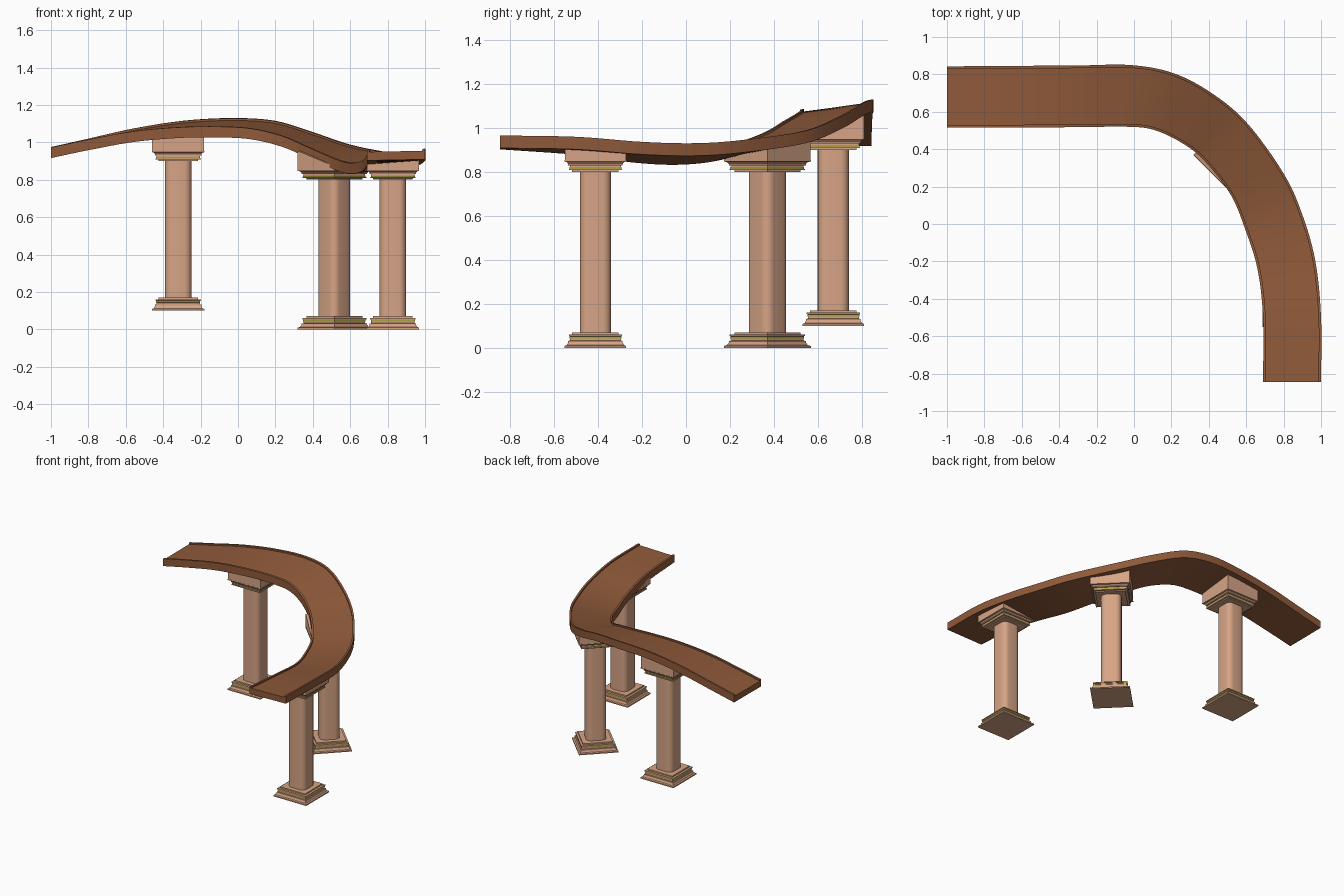
import bpy, bmesh, math
from mathutils import Vector

if "Cube" in bpy.data.objects:
    bpy.data.objects.remove(bpy.data.objects["Cube"])


def material(name, rgb):
    m = bpy.data.materials.new(name)
    m.diffuse_color = (*rgb, 1)
    m.use_nodes = True
    m.node_tree.nodes["Principled BSDF"].inputs["Base Color"].default_value = m.diffuse_color
    return m


BROWN = material("brown deck", (0.274, 0.102, 0.042))
TAN = material("tan stone", (0.68, 0.375, 0.238))
GOLD = material("olive gold trim", (0.42, 0.36, 0.05))


def finish(bm, name, mats):
    bmesh.ops.recalc_face_normals(bm, faces=bm.faces)
    me = bpy.data.meshes.new(name)
    bm.to_mesh(me)
    bm.free()
    for m in mats:
        me.materials.append(m)
    ob = bpy.data.objects.new(name, me)
    bpy.context.collection.objects.link(ob)
    bpy.context.view_layer.objects.active = ob
    ob.select_set(True)
    bpy.ops.object.shade_smooth_by_angle(angle=math.radians(30))
    ob.select_set(False)
    return ob


def loft(bm, rings, mat_rule=lambda i: 0):
    loops = [[bm.verts.new(p) for p in r] for r in rings]
    n = len(loops[0])
    for i, (a, b) in enumerate(zip(loops, loops[1:])):
        for k in range(n):
            f = bm.faces.new((a[k], a[(k + 1) % n], b[(k + 1) % n], b[k]))
            f.material_index = mat_rule(i)
    bm.faces.new(loops[0])
    bm.faces.new(loops[-1])


# Banked deck path: outer edge x, y, z then inner edge x, y, z
STATIONS = [
    (-1, .843, .975, -1, .515, .973),
    (-.8, .844, 1.02, -.8, .515, 1.015),
    (-.55, .846, 1.076, -.55, .516, 1.06),
    (-.28, .848, 1.117, -.28, .518, 1.082),
    (-.02, .85, 1.13, -.04, .52, 1.082),
    (.2, .81, 1.115, .1, .505, 1.068),
    (.4, .71, 1.055, .245, .44, 1.03),
    (.6, .545, .988, .37, .345, .975),
    (.8, .27, .947, .515, .16, .912),
    (.9, .05, .931, .595, -.03, .89),
    (.97, -.2, .937, .66, -.24, .9),
    (1, -.5, .96, .69, -.5, .935),
    (1, -.845, .966, .69, -.845, .96),
]


def catmull(p0, p1, p2, p3, t):
    return [.5 * (2 * b + (c - a) * t + (2 * a - 5 * b + 4 * c - d) * t * t
                  + (3 * b - a - 3 * c + d) * t ** 3)
            for a, b, c, d in zip(p0, p1, p2, p3)]


def reflect(a, b):
    return tuple(2 * p - q for p, q in zip(a, b))


S = [reflect(STATIONS[0], STATIONS[1])] + STATIONS + [reflect(STATIONS[-1], STATIONS[-2])]
edges = []
for i in range(1, len(S) - 2):
    for j in range(6):
        edges.append(catmull(*S[i - 1:i + 3], j / 6))
edges.append(list(STATIONS[-1]))
edges = [(Vector(e[:3]), Vector(e[3:])) for e in edges]

# Deck cross-section: fraction across, drop below the curb top
CURB, THICK = .045, .057
SECTION = [(0, 0), (CURB, 0), (CURB, .011), (1 - CURB, .011),
           (1 - CURB, 0), (1, 0), (1, THICK), (0, THICK)]
bm = bmesh.new()
loft(bm, [[o.lerp(i, u) - Vector((0, 0, d)) for u, d in SECTION] for o, i in edges])
finish(bm, "curved_deck", [BROWN])

# Heights used to fit the pillar blocks into the deck
samples = [o.lerp(i, u / 12) for o, i in edges for u in range(13)]


def deck_z(x, y):
    return min(samples, key=lambda p: (p.x - x) ** 2 + (p.y - y) ** 2).z


def square(h):
    return [(-h, -h), (h, -h), (h, h), (-h, h)]


def rounded_square(h, r, seg=5):
    pts = []
    for q, (sx, sy) in enumerate([(1, 1), (-1, 1), (-1, -1), (1, -1)]):
        for k in range(seg + 1):
            a = math.pi / 2 * (q + k / seg)
            pts.append((sx * (h - r) + r * math.cos(a), sy * (h - r) + r * math.sin(a)))
    return pts


# Stepped moulding: half width, height; the gold band is one step
MOULD = [(.14, 0), (.14, .009), (.13, .013), (.124, .024), (.124, .032), (.116, .033),
         (.116, .042), (.118, .043), (.118, .053), (.121, .054), (.121, .060),
         (.106, .061), (.106, .071)]
GOLD_STEP = 7


def pillar(tag, cx, cy, z0, turn):
    ca, sa = math.cos(turn), math.sin(turn)

    def place(pts, z):
        return [Vector((cx + ca * x - sa * y, cy + sa * x + ca * y, z + z0)) for x, y in pts]

    def gold(i):
        return int(i == GOLD_STEP)

    bm = bmesh.new()
    loft(bm, [place(square(h), z) for h, z in MOULD], gold)
    finish(bm, tag + "_base", [TAN, GOLD])

    bm = bmesh.new()
    loft(bm, [place(rounded_square(.071, .038), z) for z in (.065, .81)])
    finish(bm, tag + "_shaft", [TAN])

    bm = bmesh.new()
    loft(bm, [place(square(h), .855 - z * .77) for h, z in MOULD], gold)
    finish(bm, tag + "_capital", [TAN, GOLD])

    # Block whose sloping top meets the banked deck
    low = place(square(.139), .853)
    top = [Vector((p.x, p.y, deck_z(p.x, p.y) - .04)) for p in low]
    bm = bmesh.new()
    loft(bm, [low, top])
    finish(bm, tag + "_block", [TAN])


pillar("back_pillar", -.32, .67, .1, 0)
pillar("middle_pillar", .515, .37, 0, math.radians(45))
pillar("front_pillar", .828, -.412, 0, 0)
